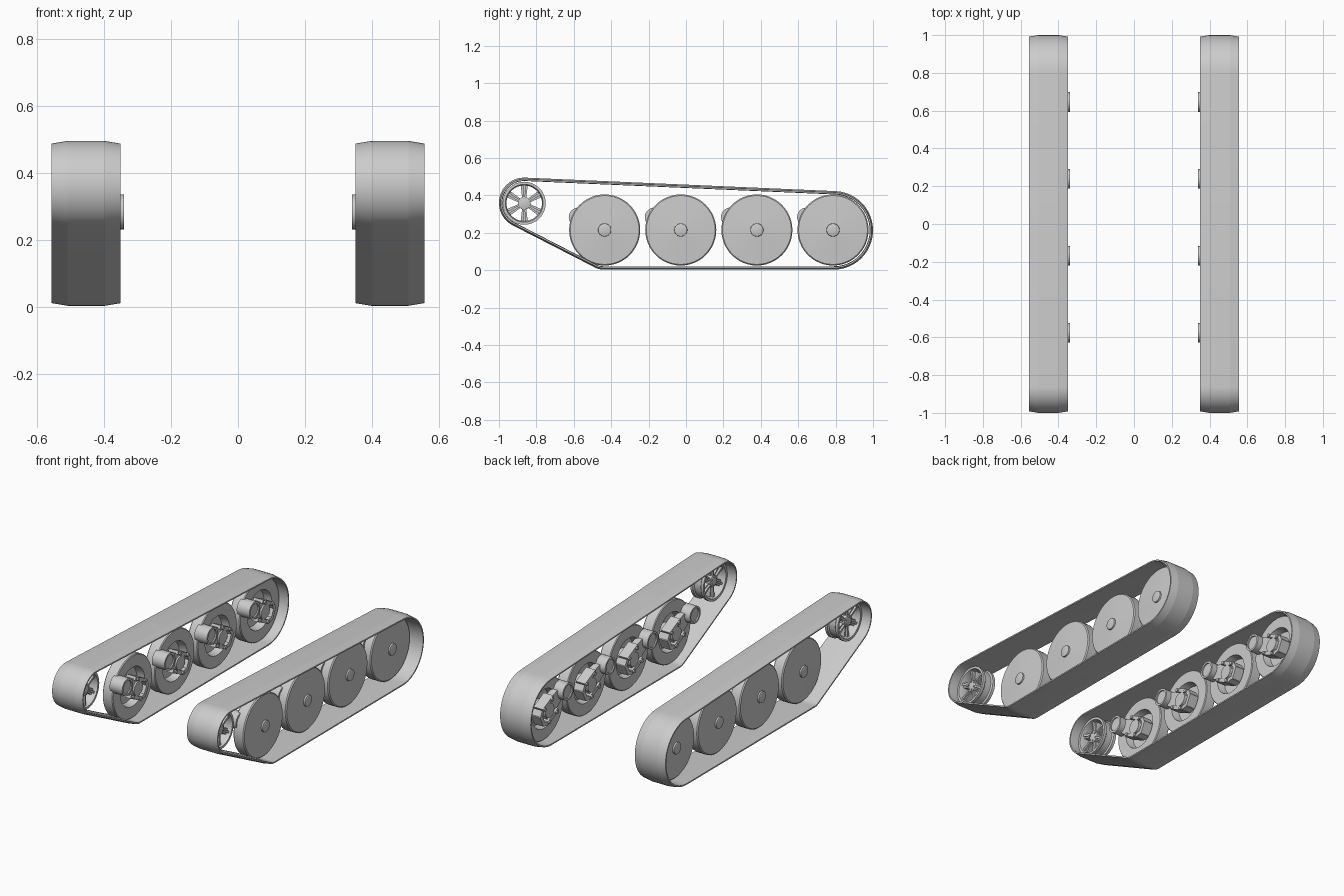
import bpy, bmesh, math
from mathutils import Vector, Matrix

if "Cube" in bpy.data.objects:
    bpy.data.objects.remove(bpy.data.objects["Cube"])

grey = bpy.data.materials.new("plain grey")
grey.diffuse_color = (0.6, 0.6, 0.6, 1)
grey.use_nodes = True
grey.node_tree.nodes["Principled BSDF"].inputs["Base Color"].default_value = grey.diffuse_color


def finish(bm, name, angle=30):
    """Turn a right-hand part into an object mirrored to the left side."""
    bmesh.ops.recalc_face_normals(bm, faces=bm.faces)
    me = bpy.data.meshes.new(name)
    bm.to_mesh(me)
    bm.free()
    me.materials.append(grey)
    ob = bpy.data.objects.new(name, me)
    bpy.context.collection.objects.link(ob)
    mod = ob.modifiers.new("other side", 'MIRROR')
    mod.use_mirror_merge = False
    bpy.ops.object.select_all(action='DESELECT')
    ob.select_set(True)
    bpy.context.view_layer.objects.active = ob
    bpy.ops.object.shade_smooth_by_angle(angle=math.radians(angle))
    return ob


def skin(bm, loops, closed):
    """Bridge equal-length loops of points with quads."""
    rings = [[bm.verts.new(p) for p in loop] for loop in loops]
    n = len(rings[0])
    for k in range(len(rings) if closed else len(rings) - 1):
        a, b = rings[k], rings[(k + 1) % len(rings)]
        for i in range(n):
            j = (i + 1) % n
            bm.faces.new((a[i], a[j], b[j], b[i]))
    return rings


def lathe(bm, profile, y, z, seg=48, closed=False):
    """Spin (x, radius) pairs around a sideways axle; open ends are capped."""
    loops = [[(x, y + r * math.cos(t), z + r * math.sin(t))
              for t in (2 * math.pi * i / seg for i in range(seg))]
             for x, r in profile]
    rings = skin(bm, loops, closed)
    if not closed:
        bm.faces.new(rings[0])
        bm.faces.new(rings[-1])


def slab(bm, outline, x0, x1):
    """Extrude a (y, z) outline sideways."""
    rings = skin(bm, [[(x, y, z) for y, z in outline] for x in (x0, x1)], False)
    bm.faces.new(rings[0])
    bm.faces.new(rings[1])


def bar(bm, p, q, w0, w1, x0, x1):
    """Tapered straight bar between two (y, z) points."""
    p, q = Vector(p), Vector(q)
    d = (q - p).normalized()
    n = Vector((-d.y, d.x))
    slab(bm, [p + n * w0, q + n * w1, q - n * w1, p - n * w0], x0, x1)


# Track belt: a band wrapped around three circles (y, z, radius)
circles = [(-0.44, 0.105, 0.102), (0.79, 0.213, 0.21), (-0.865, 0.36, 0.135)]


def tangent(a, b):
    dy, dz = b[0] - a[0], b[1] - a[1]
    return math.atan2(dz, dy) - math.acos((a[2] - b[2]) / math.hypot(dy, dz))


def belt_loop(x, off):
    pts = []
    for i, c in enumerate(circles):
        t0 = tangent(circles[i - 1], c)
        t1 = tangent(c, circles[(i + 1) % 3])
        sweep = (t1 - t0) % (2 * math.pi)
        for k in range(25):
            t = t0 + sweep * k / 24
            pts.append((x, c[0] + (c[2] + off) * math.cos(t),
                        c[1] + (c[2] + off) * math.sin(t)))
    return pts


bm = bmesh.new()
section = [(0.35, -0.008), (0.398, 0), (0.508, 0), (0.556, -0.008),
           (0.556, -0.016), (0.508, -0.018), (0.398, -0.018), (0.35, -0.016)]
skin(bm, [belt_loop(x, o) for x, o in section], True)
finish(bm, "track_belt", 8)

# Road wheels with their swing arms
for n, y in enumerate((-0.435, -0.028, 0.379, 0.786), 1):
    z = 0.215
    bm = bmesh.new()
    lathe(bm, [(0.497, 0.026), (0.494, 0.034), (0.485, 0.035), (0.476, 0.184),
               (0.470, 0.19), (0.410, 0.19), (0.405, 0.186), (0.405, 0.118),
               (0.450, 0.108), (0.455, 0.04)], y, z)
    finish(bm, f"road_wheel_{n}")

    bm = bmesh.new()
    pivot, hub = (y - 0.14, z + 0.068), (y, z)
    # hollow pivot sleeve
    lathe(bm, [(0.340, 0.052), (0.425, 0.052), (0.425, 0.040), (0.340, 0.040)],
          *pivot, 32, True)
    lathe(bm, [(0.348, 0.040), (0.42, 0.040)], *pivot, 32)
    # arm body and axle boss
    bar(bm, (y - 0.105, z + 0.05), (y + 0.03, z - 0.015), 0.042, 0.06, 0.375, 0.415)
    lathe(bm, [(0.365, 0.042), (0.455, 0.046)], *hub, 32)
    finish(bm, f"swing_arm_{n}")

    # clamp bars and bolts on the arm
    bm = bmesh.new()
    d = Vector((0.9, -0.437))
    s = Vector((0.437, 0.9))
    c = Vector(hub)
    for side in (-1, 1):
        a = c + s * 0.052 * side
        bar(bm, a - d * 0.06, a + d * 0.05, 0.011, 0.011, 0.362, 0.425)
        bar(bm, a + d * 0.05, c + d * 0.08 + s * 0.03 * side, 0.011, 0.011, 0.362, 0.425)
        for along in (-0.04, 0.04):
            b = a + d * along
            lathe(bm, [(0.353, 0.010), (0.365, 0.010)], b.x, b.y, 12)
    bar(bm, c + d * 0.08 - s * 0.036, c + d * 0.08 + s * 0.036, 0.011, 0.011, 0.362, 0.425)
    finish(bm, f"arm_clamp_{n}")

# Spoked drive wheel at the raised front end
Y, Z = -0.865, 0.358
bm = bmesh.new()
lathe(bm, [(0.408, 0.115), (0.425, 0.115), (0.432, 0.107), (0.473, 0.107),
           (0.480, 0.115), (0.497, 0.115), (0.497, 0.101), (0.475, 0.095),
           (0.430, 0.095), (0.408, 0.101)], Y, Z, 48, True)
finish(bm, "drive_wheel_rim")

bm = bmesh.new()
lathe(bm, [(0.415, 0.020), (0.420, 0.034), (0.485, 0.034), (0.490, 0.020)], Y, Z, 32)
for i in range(6):
    t = math.radians(60 * i + 30)
    u = Vector((math.cos(t), math.sin(t)))
    o = Vector((Y, Z))
    # spoke web with a raised rib on both faces
    bar(bm, o + u * 0.028, o + u * 0.099, 0.011, 0.019, 0.432, 0.473)
    bar(bm, o + u * 0.028, o + u * 0.098, 0.005, 0.007, 0.420, 0.485)
    # hub bolts
    b = o + u * 0.025
    lathe(bm, [(0.412, 0.005), (0.493, 0.005)], b.x, b.y, 8)
finish(bm, "drive_wheel_spokes")
